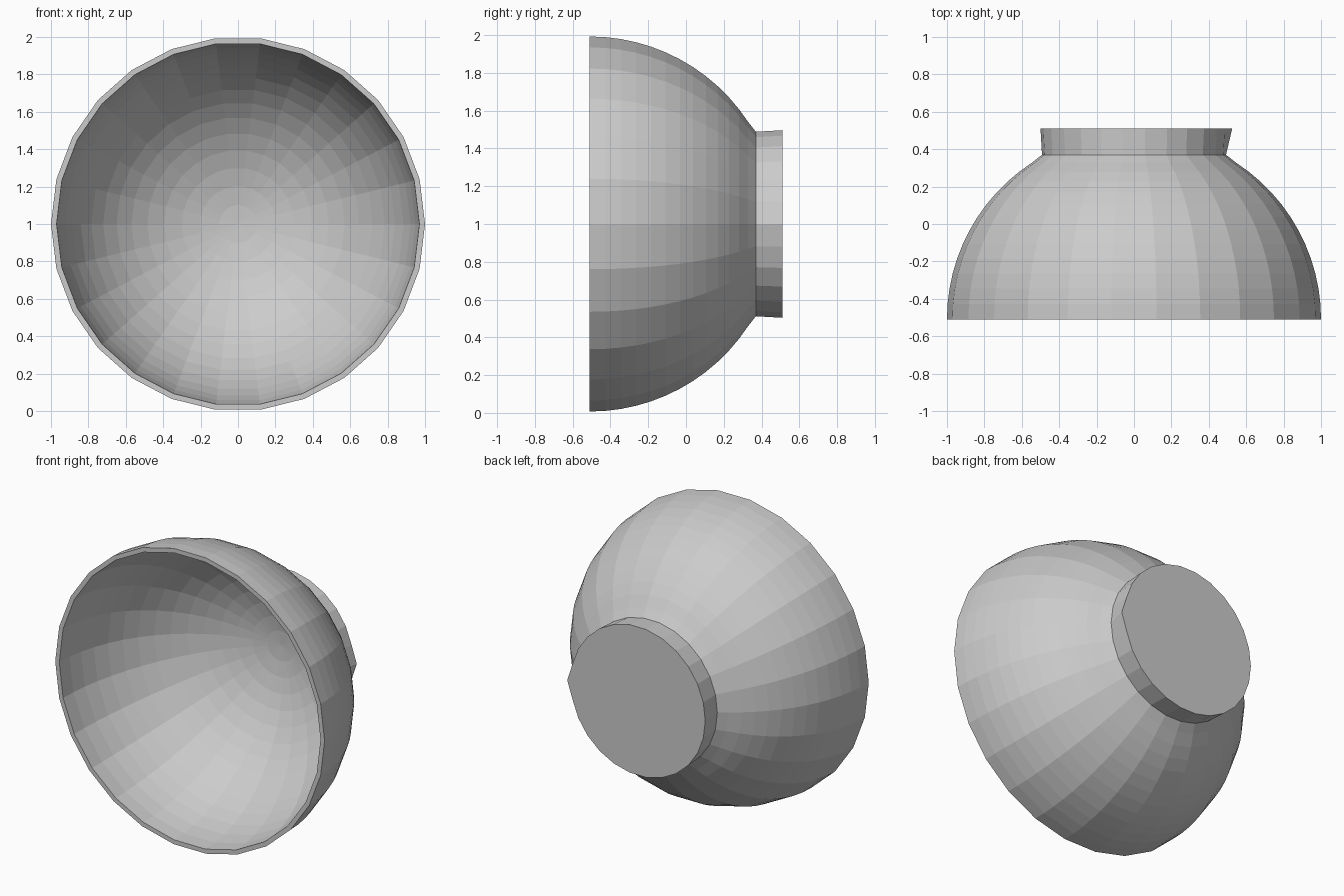
import bpy, bmesh
from math import sin, cos, pi, radians

if "Cube" in bpy.data.objects:
    bpy.data.objects.remove(bpy.data.objects["Cube"])

SIDES = 26
CY, CZ = -0.51, 1.0          # centre of the hemisphere


def arc(radius, start, end, steps):
    """Points (distance from axis, y) on a circle around the bowl centre."""
    angles = [radians(start + (end - start) * i / steps) for i in range(steps + 1)]
    return [(radius * cos(a), CY + radius * sin(a)) for a in angles]


def lathe(name, profile, back, front):
    """Turn a profile about the y axis; back and front are the pole heights."""
    bm = bmesh.new()
    rings = []
    for r, y in profile:
        rings.append([bm.verts.new((r * cos(2 * pi * i / SIDES), y,
                                    CZ + r * sin(2 * pi * i / SIDES)))
                      for i in range(SIDES)])
    for a, b in zip(rings, rings[1:]):
        for i in range(SIDES):
            j = (i + 1) % SIDES
            bm.faces.new((a[i], a[j], b[j], b[i]))
    for ring, y in ((rings[0], back), (rings[-1], front)):
        pole = bm.verts.new((0, y, CZ))
        for i in range(SIDES):
            bm.faces.new((ring[i], ring[(i + 1) % SIDES], pole))
    # One slightly flared corner on the foot rim
    for v in bm.verts:
        if v.co.x > 0.495 and v.co.y > 0.5 and abs(v.co.z - CZ) < 0.01:
            v.co.x = 0.525
    bmesh.ops.recalc_face_normals(bm, faces=bm.faces)
    mesh = bpy.data.meshes.new(name)
    bm.to_mesh(mesh)
    bm.free()
    obj = bpy.data.objects.new(name, mesh)
    bpy.context.collection.objects.link(obj)
    return obj


# Inner hollow, rim, outer shell, then the short foot behind
inside = arc(0.97, 84, 0, 14)
outside = arc(1.0, 0, 57, 12)
foot = [(0.492, 0.37), (0.50, 0.51)]
lathe("bowl_with_foot", inside + outside + foot, CY + 0.97, 0.51)
